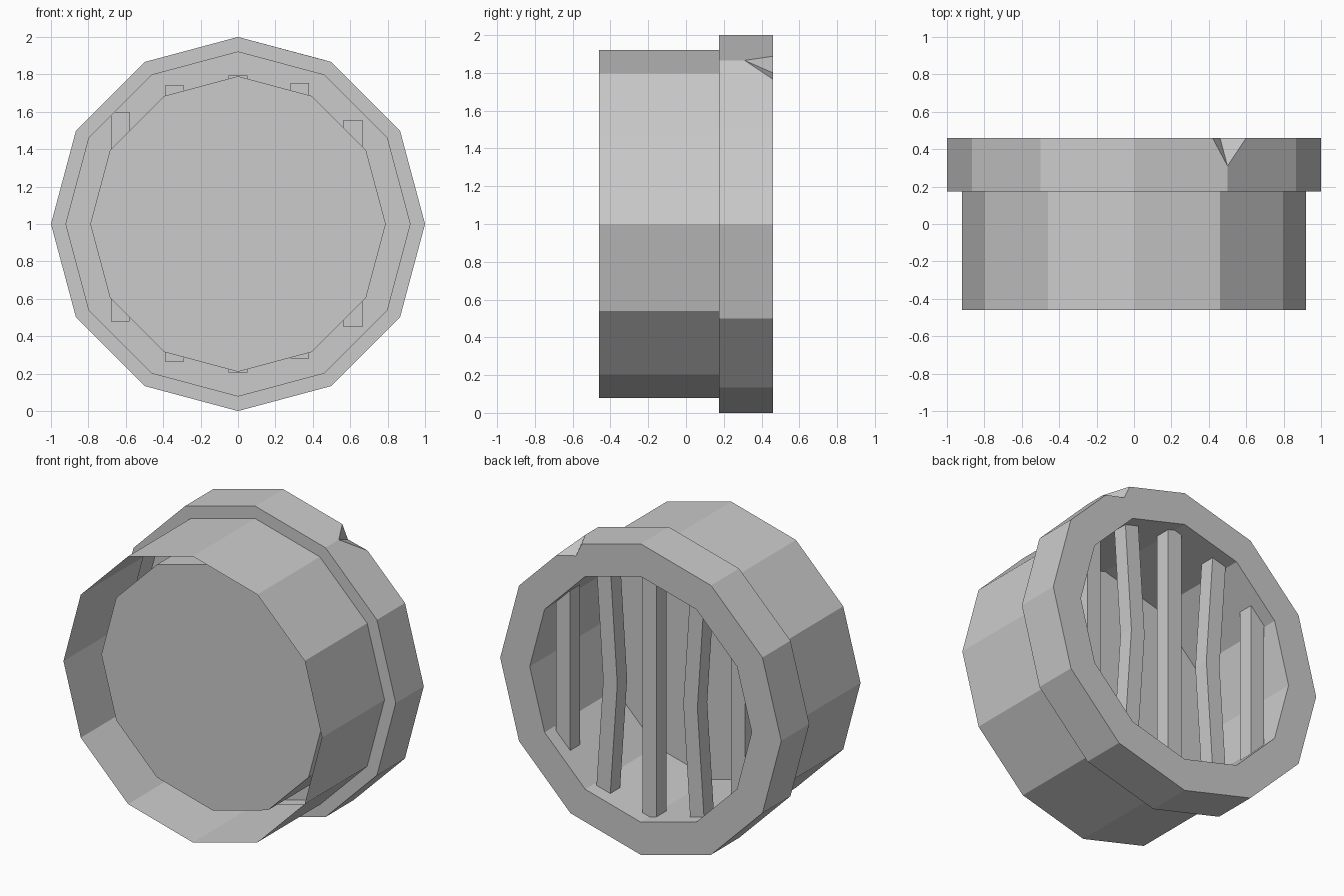
import bpy, bmesh
from math import sin, cos, pi

if "Cube" in bpy.data.objects:
    bpy.data.objects.remove(bpy.data.objects["Cube"])

SIDES = 12


def finish(bm, name):
    bmesh.ops.recalc_face_normals(bm, faces=bm.faces)
    mesh = bpy.data.meshes.new(name)
    bm.to_mesh(mesh)
    bm.free()
    obj = bpy.data.objects.new(name, mesh)
    bpy.context.collection.objects.link(obj)
    return obj


# Drum: outer wall, stepped rim and inner cup in one profile (radius, y)
profile = [(0.92, -0.46), (0.92, 0.175), (1.0, 0.175),
           (1.0, 0.46), (0.79, 0.46), (0.79, -0.26)]
bm = bmesh.new()
rings = [[bm.verts.new((r * sin(2 * pi * i / SIDES), y, 1 + r * cos(2 * pi * i / SIDES)))
          for i in range(SIDES)] for r, y in profile]

# Chip in the rim replaces one back corner of the outer edge
tip = rings[3][1]
tip.co.y = 0.31
chip_a = bm.verts.new((0.42, 0.46, 1.888))
chip_b = bm.verts.new((0.60, 0.46, 1.766))
chip_c = bm.verts.new((0.46, 0.46, 1.80))

for j in range(len(profile) - 1):
    for i in range(SIDES):
        k = (i + 1) % SIDES
        a, b, c, d = rings[j][i], rings[j][k], rings[j + 1][k], rings[j + 1][i]
        loop = [a, b, c, d]
        if j == 2 and i == 0:
            loop = [a, b, c, chip_a, d]
        elif j == 2 and i == 1:
            loop = [a, b, c, chip_b, d]
        elif j == 3 and i == 0:
            loop = [a, chip_a, chip_c, c, d]
        elif j == 3 and i == 1:
            loop = [chip_c, chip_b, b, c, d]
        bm.faces.new(loop)
bm.faces.new((chip_a, tip, chip_c))
bm.faces.new((chip_c, tip, chip_b))
# Recessed disc closing the cup
bm.faces.new(rings[-1])
finish(bm, "drum_shell")


# Grille bars: square section, optionally bent at mid height
def bar(name, x, bottom, top, bend=0.0):
    bm = bmesh.new()
    w, y0, y1 = 0.05, 0.27, 0.37
    levels = [(bottom, 0), (top, 0)] if not bend else [(bottom, 0), (1.0, bend), (top, 0)]
    loops = [[bm.verts.new((x + s + dx, y, z))
              for s, y in ((-w, y0), (w, y0), (w, y1), (-w, y1))] for z, dx in levels]
    for lo, hi in zip(loops, loops[1:]):
        for i in range(4):
            k = (i + 1) % 4
            bm.faces.new((lo[i], lo[k], hi[k], hi[i]))
    bm.faces.new(loops[0][::-1])
    bm.faces.new(loops[-1])
    finish(bm, name)


bar("grille_bar_outer_left", -0.63, 0.48, 1.60)
bar("grille_bar_left", -0.34, 0.265, 1.74, 0.05)
bar("grille_bar_centre", 0.0, 0.205, 1.795)
bar("grille_bar_right", 0.33, 0.28, 1.755, -0.05)
bar("grille_bar_outer_right", 0.615, 0.45, 1.555)
